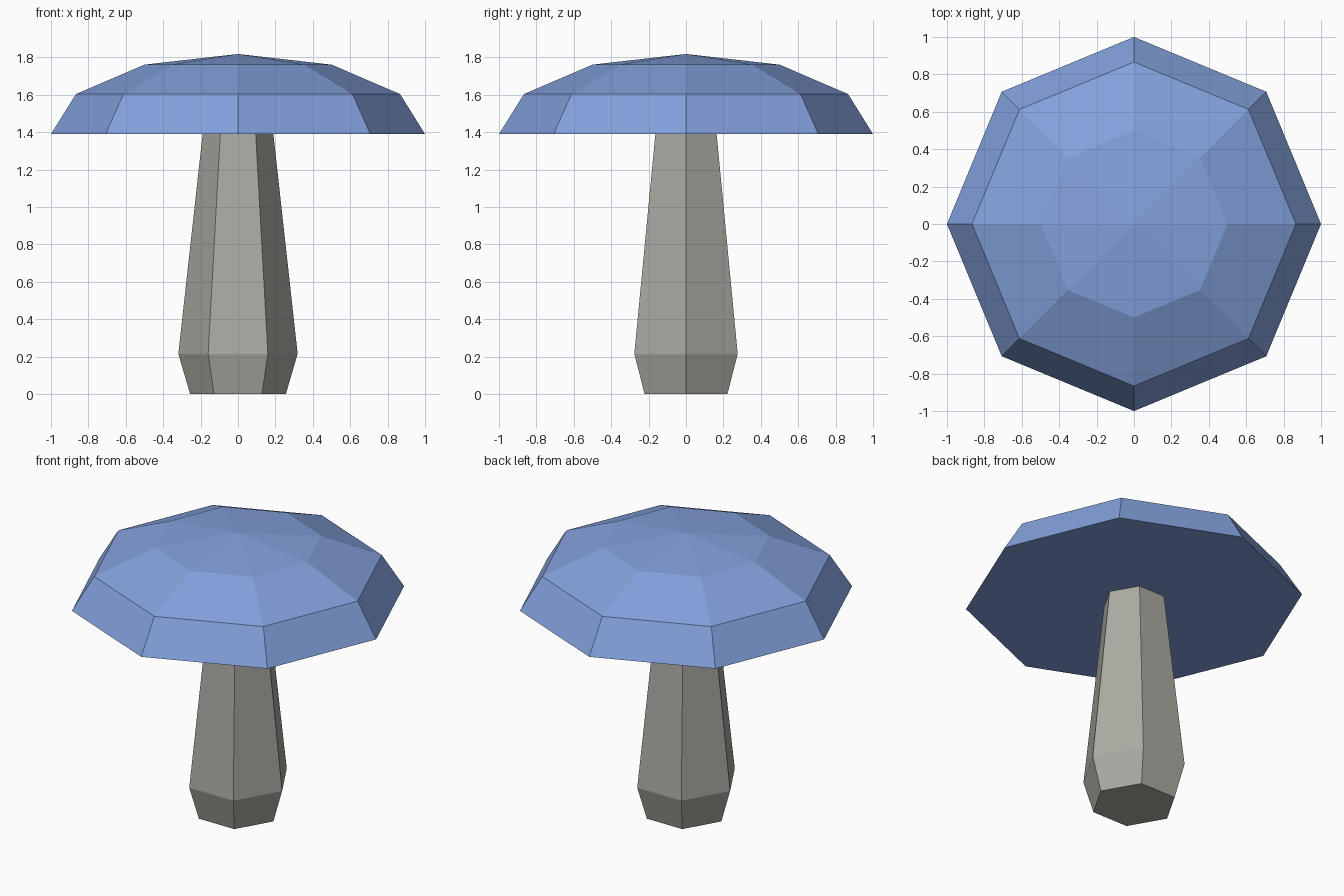
import bpy
import bmesh
from math import cos, sin, tau

old = bpy.data.objects.get("Cube")
if old:
    bpy.data.objects.remove(old, do_unlink=True)


def make_material(name, colour):
    mat = bpy.data.materials.new(name)
    mat.use_nodes = True
    mat.diffuse_color = colour
    mat.node_tree.nodes["Principled BSDF"].inputs["Base Color"].default_value = colour
    return mat


def lathe(name, sides, profile, mat):
    """Flat-sided solid of revolution from (radius, height) rings, bottom to top."""
    bm = bmesh.new()
    rings = []
    for radius, z in profile:
        if radius == 0:
            rings.append([bm.verts.new((0, 0, z))] * sides)
        else:
            rings.append([bm.verts.new((radius * cos(tau * i / sides),
                                        radius * sin(tau * i / sides), z))
                          for i in range(sides)])
    for low, high in zip(rings, rings[1:]):
        for i in range(sides):
            j = (i + 1) % sides
            corners = [low[i], low[j], high[j], high[i]]
            bm.faces.new(list(dict.fromkeys(corners)))
    # Close the open ends
    bm.faces.new(rings[0][::-1])
    if profile[-1][0] > 0:
        bm.faces.new(rings[-1])
    bmesh.ops.recalc_face_normals(bm, faces=bm.faces)
    mesh = bpy.data.meshes.new(name)
    bm.to_mesh(mesh)
    bm.free()
    mesh.materials.append(mat)
    obj = bpy.data.objects.new(name, mesh)
    bpy.context.collection.objects.link(obj)
    return obj


blue = make_material("cap blue", (0.227, 0.356, 0.716, 1))
grey = make_material("stem grey", (0.413, 0.402, 0.366, 1))

# Six-sided stem, swelling near the foot and tapering into the cap
lathe("stem", 6, [(0.256, 0), (0.319, 0.215), (0.188, 1.40)], grey)

# Eight-sided domed cap with a flat underside
lathe("cap", 8, [(1, 1.39), (0.866, 1.604), (0.5, 1.761), (0, 1.818)], blue)
